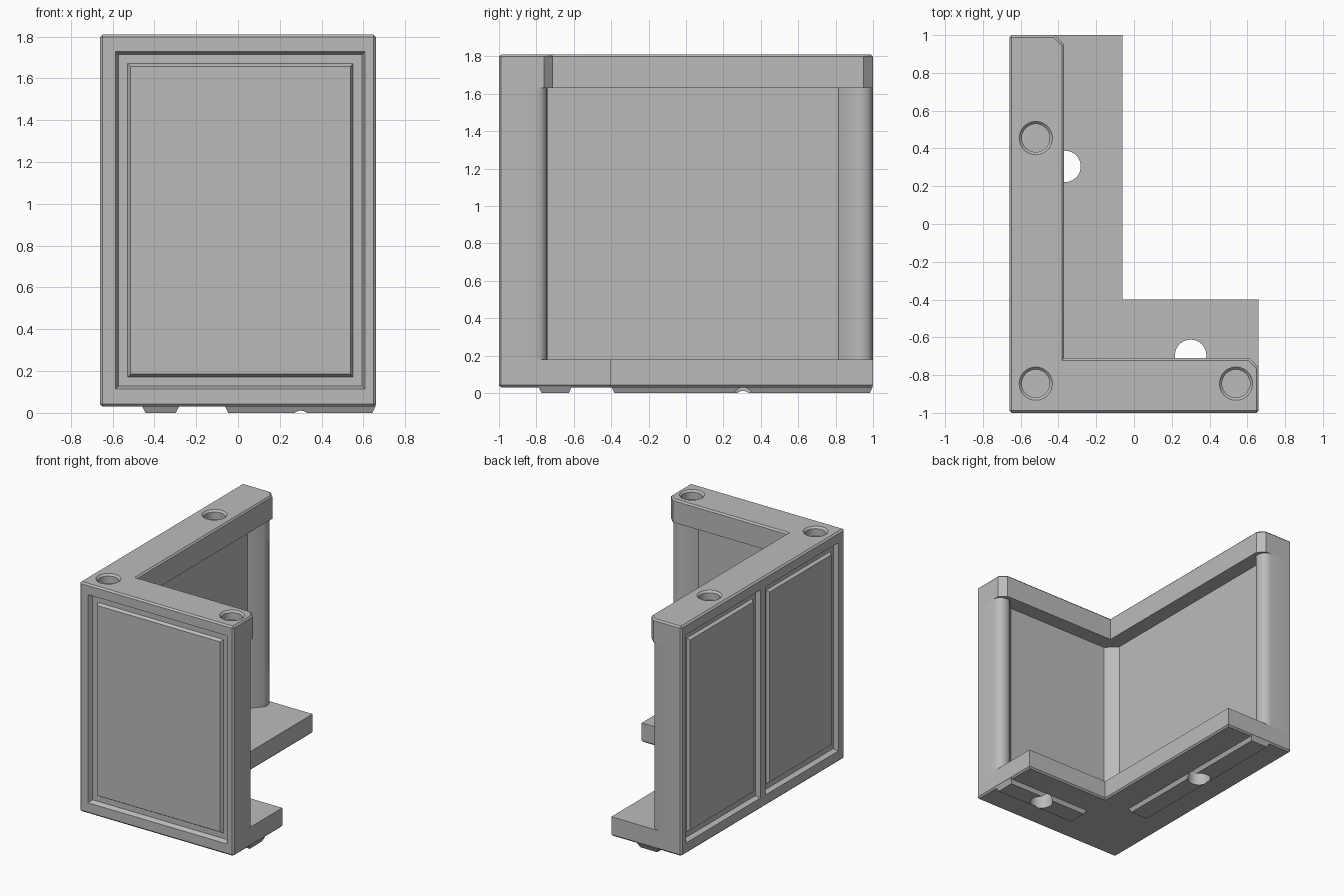
import bpy, bmesh

cube = bpy.data.objects.get("Cube")
if cube:
    bpy.data.objects.remove(cube, do_unlink=True)

# Overall sizes
X, Y, TOP = 0.66, 1.0, 1.81
BOTTOM, LEDGE, CAP = 0.03, 0.18, 1.63
EDGE = 0.012

grey = bpy.data.materials.new("plain grey")
grey.use_nodes = True
colour = (0.5, 0.5, 0.5, 1)
grey.diffuse_color = colour
grey.node_tree.nodes["Principled BSDF"].inputs["Base Color"].default_value = colour


def finish(name, bm):
    bmesh.ops.recalc_face_normals(bm, faces=bm.faces)
    mesh = bpy.data.meshes.new(name)
    bm.to_mesh(mesh)
    bm.free()
    mesh.materials.append(grey)
    obj = bpy.data.objects.new(name, mesh)
    bpy.context.collection.objects.link(obj)
    return obj


def loft(name, rings):
    """Closed solid through rings of matching points."""
    bm = bmesh.new()
    rows = [[bm.verts.new(p) for p in ring] for ring in rings]
    n = len(rows[0])
    for a, b in zip(rows, rows[1:]):
        for i in range(n):
            j = (i + 1) % n
            bm.faces.new((a[i], a[j], b[j], b[i]))
    bm.faces.new(rows[0])
    bm.faces.new(rows[-1])
    return finish(name, bm)


def prism(name, outline, z0, z1, bevel_z=None):
    """Upright prism with chamfered outer corners and one chamfered rim."""
    obj = loft(name, [[(x, y, z) for x, y in outline] for z in (z0, z1)])
    bm = bmesh.new()
    bm.from_mesh(obj.data)

    def chamfered(edge):
        a, b = (v.co for v in edge.verts)
        if abs(a.z - b.z) > 0.01:
            return abs(abs(a.x) - X) < 0.001 and abs(abs(a.y) - Y) < 0.001
        return bevel_z is not None and abs(a.z - bevel_z) < 0.001 and abs(b.z - bevel_z) < 0.001

    bmesh.ops.bevel(bm, geom=[e for e in bm.edges if chamfered(e)], offset=EDGE,
                    segments=1, affect='EDGES')
    bm.to_mesh(obj.data)
    bm.free()
    return obj


def frustum(name, place, rect, d0, d1, slope):
    """Rectangle (u0, u1, v0, v1) shrinking by slope with depth d."""
    u0, u1, v0, v1 = rect
    rings = []
    for d in (d0, d1):
        s = slope * d
        rings.append([place(u, v, d) for u, v in ((u0 + s, v0 + s), (u1 - s, v0 + s),
                                                  (u1 - s, v1 - s), (u0 + s, v1 - s))])
    return loft(name, rings)


def drill(name, x, y, levels):
    """Round cutter from (height, radius) pairs."""
    bm = bmesh.new()
    bmesh.ops.create_circle(bm, segments=40, radius=1)
    ring = [v.co.copy() for v in bm.verts]
    bm.free()
    return loft(name, [[(x + p.x * r, y + p.y * r, z) for p in ring] for z, r in levels])


def carve(obj, cutters):
    bpy.context.view_layer.objects.active = obj
    for c in cutters:
        mod = obj.modifiers.new("cut", 'BOOLEAN')
        mod.operation = 'DIFFERENCE'
        mod.solver = 'EXACT'
        mod.object = c
        bpy.ops.object.modifier_apply(modifier=mod.name)


def on_front(u, v, d):
    return (u, -Y + d, v)


def on_side(u, v, d):
    return (-X + d, u, v)


# Top rail: angle shape with clipped inner ends
w, clip = 0.29, 0.05
rail = prism("top_rail", [(-X, -Y), (X, -Y), (X, -Y + w - clip), (X - clip, -Y + w),
                          (-X + w, -Y + w), (-X + w, Y - clip), (-X + w - clip, Y), (-X, Y)],
             CAP, TOP, TOP)

# Walls: thin, filled inner corner, rounded post at each free end
t, f = 0.17, 0.08
post = [(0, 0.19), (0.006, 0.222), (0.022, 0.244), (0.048, 0.256), (0.075, 0.259),
        (0.1, 0.253), (0.185, t)]
outline = [(-X, -Y), (X, -Y)]
outline += [(X - s, -Y + h) for s, h in post]
outline += [(-X + t + f, -Y + t), (-X + t, -Y + t + f)]
outline += [(-X + h, Y - s) for s, h in reversed(post)]
outline += [(-X, Y)]
walls = prism("walls", outline, LEDGE, CAP)

# Floor ledge
b = 0.6
floor = prism("floor_ledge", [(-X, -Y), (X, -Y), (X, -Y + b), (-X + b, -Y + b),
                              (-X + b, Y), (-X, Y)], BOTTOM, LEDGE, BOTTOM)


# Locating strips under the floor
def under(u, v, d):
    return (u, v, BOTTOM + 0.005 - d)


strips = [frustum("side_foot_strip", under, (-0.46, -0.28, -0.4, Y), 0, 0.035, 0.5),
          frustum("front_foot_strip", under, (-0.065, X, -0.79, -0.61), 0, 0.035, 0.5)]

# Framed panels: sunk groove with a raised field inside
z0, z1 = 0.115, 1.728
panels = [("front", on_front, -0.585, 0.608),
          ("side_front", on_side, -0.925, -0.03),
          ("side_back", on_side, 0.03, 0.945)]
depth, rim = 0.035, 0.055
grooves = []
for label, place, u0, u1 in panels:
    grooves.append(frustum(label + "_groove_cutter", place, (u0, u1, z0, z1), -0.02, depth, 0.4))
    frustum(label + "_panel", lambda u, v, d, p=place: p(u, v, depth + 0.003 - d),
            (u0 + rim, u1 - rim, z0 + rim, z1 - rim), 0, 0.025, 0.6)

# Sockets in the rail and bolt holes in the floor
sockets = [drill("socket_cutter", x, y, [(TOP - 0.07, 0.074), (TOP - 0.014, 0.074),
                                         (TOP + 0.006, 0.094)])
           for x, y in ((-0.52, 0.455), (-0.52, -0.845), (0.54, -0.845))]
holes = [drill("bolt_cutter", x, y, [(-0.1, 0.083), (LEDGE + 0.1, 0.083)])
         for x, y in ((-0.365, 0.305), (0.3, -0.695))]

carve(rail, grooves + sockets)
carve(walls, grooves)
carve(floor, grooves + holes)
for strip, hole in zip(strips, holes):
    carve(strip, [hole])
for c in grooves + sockets + holes:
    bpy.data.objects.remove(c, do_unlink=True)

# Soft shading on the rounded parts only
for obj in (rail, walls, floor, *strips):
    bpy.ops.object.select_all(action='DESELECT')
    obj.select_set(True)
    bpy.context.view_layer.objects.active = obj
    bpy.ops.object.shade_smooth_by_angle(angle=0.55)
